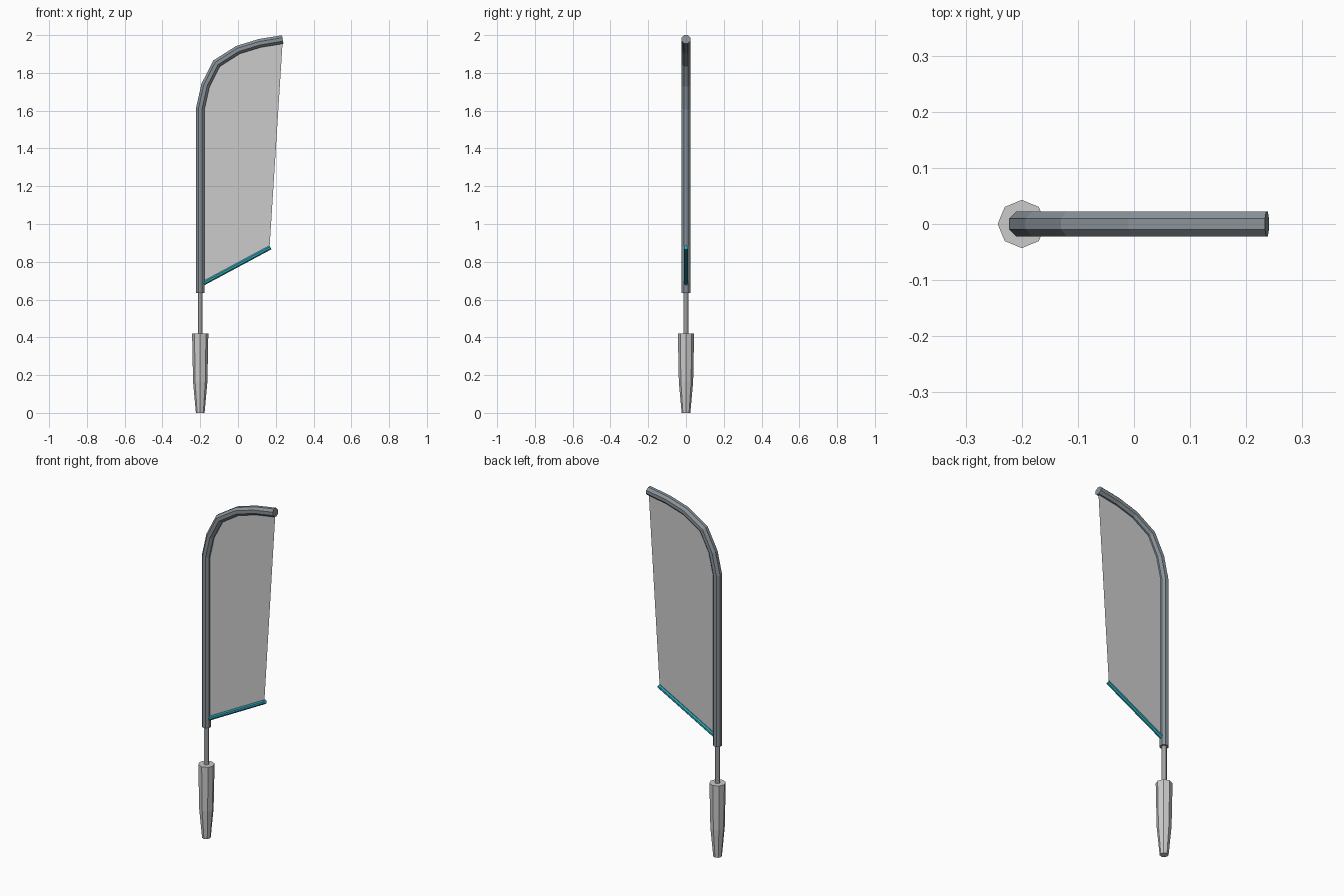
import bpy, bmesh, math
from mathutils import Vector

if "Cube" in bpy.data.objects:
    bpy.data.objects.remove(bpy.data.objects["Cube"])


def material(name, color):
    m = bpy.data.materials.new(name)
    m.diffuse_color = (*color, 1)
    m.use_nodes = True
    m.node_tree.nodes["Principled BSDF"].inputs["Base Color"].default_value = m.diffuse_color
    return m


def finish(name, bm, mat=None):
    bmesh.ops.recalc_face_normals(bm, faces=bm.faces)
    me = bpy.data.meshes.new(name)
    bm.to_mesh(me)
    bm.free()
    ob = bpy.data.objects.new(name, me)
    bpy.context.collection.objects.link(ob)
    if mat:
        me.materials.append(mat)
    return ob


def tube(name, path, radii, sides=8, phase=0.5, mat=None):
    """Capped, mitred tube along (x, z) points in the plane y = 0."""
    bm = bmesh.new()
    pts = [Vector((x, 0, z)) for x, z in path]
    dirs = [(b - a).normalized() for a, b in zip(pts, pts[1:])]
    side = Vector((0, 1, 0))
    rings = []
    for i, p in enumerate(pts):
        d0, d1 = dirs[max(i - 1, 0)], dirs[min(i, len(dirs) - 1)]
        t = (d0 + d1).normalized()
        n = side.cross(t) / t.dot(d0)
        ring = []
        for k in range(sides):
            a = 2 * math.pi * (k + phase) / sides
            ring.append(bm.verts.new(p + radii[i] * (math.cos(a) * n + math.sin(a) * side)))
        rings.append(ring)
    for r0, r1 in zip(rings, rings[1:]):
        for k in range(sides):
            j = (k + 1) % sides
            bm.faces.new((r0[k], r0[j], r1[j], r1[k]))
    bm.faces.new(rings[0])
    bm.faces.new(rings[-1])
    return finish(name, bm, mat)


slate = material("slate", (0.25, 0.29, 0.32))
teal = material("teal", (0.03, 0.40, 0.50))

# Ground spike and thin rod
X = -0.2
tube("ground_spike", [(X, 0), (X, 0.165), (X, 0.42)], [0.023, 0.038, 0.043], phase=0)
tube("inner_rod", [(X, 0.40), (X, 0.66)], [0.014] * 2)

# Bent flag pole
bend = [(X, 1.61), (-0.172, 1.735), (-0.113, 1.85), (0.0, 1.922), (0.115, 1.957), (0.237, 1.977)]
tube("flag_pole", [(X, 0.635)] + bend, [0.0245] * 7, mat=slate)

# Lower spar
tube("lower_spar", [(-0.19, 0.682), (0.172, 0.876)], [0.012] * 2, mat=teal)

# Flag cloth, a single sheet
bm = bmesh.new()
outline = [(X, 0.677)] + bend + [(0.167, 0.875)]
bm.faces.new([bm.verts.new((x, 0, z)) for x, z in outline])
finish("flag_cloth", bm)
